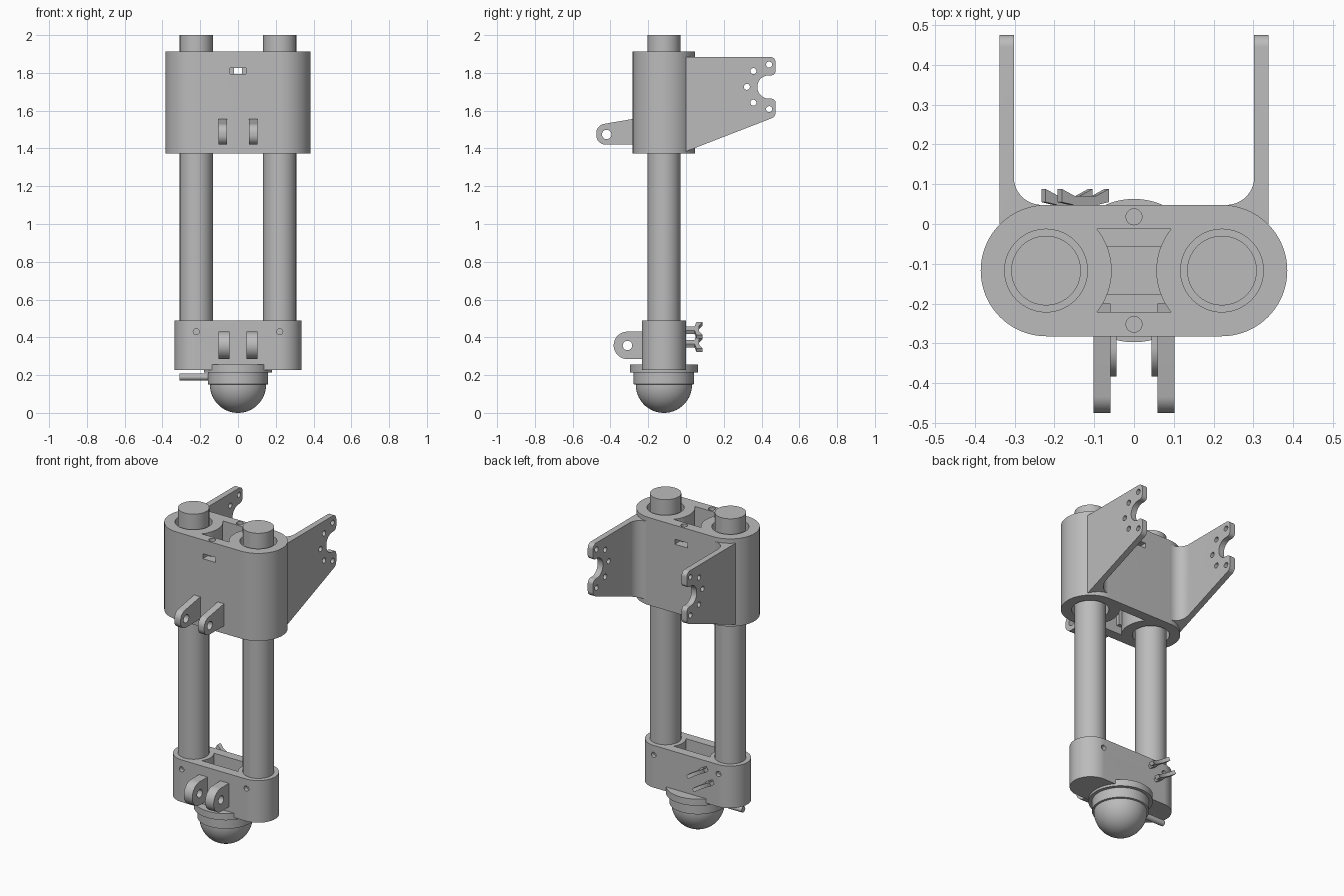
import bpy, bmesh, math
from mathutils import Vector, Matrix

cube = bpy.data.objects.get("Cube")
if cube:
    bpy.data.objects.remove(cube, do_unlink=True)

grey = bpy.data.materials.new("machined grey")
grey.use_nodes = True
COLOUR = (0.5, 0.5, 0.5, 1)
grey.diffuse_color = COLOUR
grey.node_tree.nodes["Principled BSDF"].inputs["Base Color"].default_value = COLOUR

MID = -0.117    # depth of the two tube axes
TUBE_X = 0.221  # sideways offset of each tube axis


def outline(corners, steps=14):
    """Polygon from (u, v, radius) corners, with each corner rounded."""
    pts = []
    for i, (u, v, r) in enumerate(corners):
        p = Vector((u, v))
        if r == 0:
            pts.append(p)
            continue
        a = (Vector(corners[i - 1][:2]) - p).normalized()
        b = (Vector(corners[(i + 1) % len(corners)][:2]) - p).normalized()
        half = a.angle(b) / 2
        centre = p + (a + b).normalized() * r / math.sin(half)
        start = p + a * r / math.tan(half) - centre
        sweep = start.angle_signed(p + b * r / math.tan(half) - centre)
        for k in range(steps + 1):
            pts.append(centre + Matrix.Rotation(-sweep * k / steps, 2) @ start)
    return [p for i, p in enumerate(pts) if (p - pts[i - 1]).length > 1e-5]


def circle(u, v, r, n=48):
    return [Vector((u + r * math.cos(math.tau * k / n), v + r * math.sin(math.tau * k / n)))
            for k in range(n)]


def rect(u0, u1, v0, v1, r=0):
    return outline([(u0, v0, r), (u1, v0, r), (u1, v1, r), (u0, v1, r)], 24)


def finish(name, bm):
    bmesh.ops.recalc_face_normals(bm, faces=bm.faces)
    mesh = bpy.data.meshes.new(name)
    bm.to_mesh(mesh)
    bm.free()
    mesh.materials.append(grey)
    ob = bpy.data.objects.new(name, mesh)
    bpy.context.collection.objects.link(ob)
    return ob


def prism(name, pts, axis, lo, hi):
    """Extrude a polygon along an axis: x uses (y, z), y uses (x, z), z uses (x, y)."""
    place = {"x": lambda p, d: (d, p[0], p[1]),
             "y": lambda p, d: (p[0], d, p[1]),
             "z": lambda p, d: (p[0], p[1], d)}[axis]
    bm = bmesh.new()
    ends = [[bm.verts.new(place(p, d)) for p in pts] for d in (lo, hi)]
    for ring in ends:
        bm.faces.new(ring)
    for i in range(len(pts)):
        bm.faces.new((ends[0][i - 1], ends[0][i], ends[1][i], ends[1][i - 1]))
    return finish(name, bm)


def boolean(ob, tool, operation="DIFFERENCE"):
    mod = ob.modifiers.new("cut", "BOOLEAN")
    mod.operation, mod.object, mod.solver = operation, tool, "EXACT"
    bpy.context.view_layer.objects.active = ob
    bpy.ops.object.modifier_apply(modifier=mod.name)
    bpy.data.objects.remove(tool, do_unlink=True)


def cut(ob, pts, axis, lo, hi):
    boolean(ob, prism("cutter", pts, axis, lo, hi))


def pocket(radius, half_depth):
    """Window between the tubes whose sides curve around each tube axis."""
    span = math.asin(half_depth / radius)
    side = [(TUBE_X - radius * math.cos(span * k / 8), MID + radius * math.sin(span * k / 8))
            for k in range(-8, 9)]
    return side + [(-x, y) for x, y in reversed(side)]


# Upper clamp block with tube bores, central window, nut slots and bolt holes
upper = prism("upper_block", rect(-0.385, 0.385, MID - 0.165, MID + 0.165, 0.1649), "z", 1.372, 1.912)
for s in (-1, 1):
    cut(upper, circle(s * TUBE_X, MID, 0.104, 64), "z", 1.3, 2)
cut(upper, pocket(0.165, 0.104), "z", 1.3, 2)
cut(upper, rect(-0.02, 0.02, 1.795, 1.826), "y", -0.5, 0.3)
for s in (-1, 1):
    cut(upper, rect(-0.043, 0.043, 1.795, 1.826), "y", *sorted((MID + s * 0.115, MID + s * 0.3)))
    cut(upper, circle(0, MID + s * 0.135, 0.02, 24), "z", 1.81, 2)

# Lower block with blind window and set-screw holes
lower = prism("lower_block", rect(-0.336, 0.336, MID - 0.117, MID + 0.117, 0.1169), "z", 0.228, 0.488)
cut(lower, pocket(0.115, 0.06), "z", 0.27, 0.6)
for s in (-1, 1):
    for y in (MID - 0.117, MID + 0.117):
        cut(lower, circle(s * TUBE_X, 0.43, 0.016, 24), "y", y - 0.025, y + 0.025)

# Tubes, brackets and front lugs on both sides
PLATE = [(-0.1, 1.885, 0), (0.475, 1.885, 0.03), (0.475, 1.787, 0.025), (0.378, 1.787, 0.06),
         (0.378, 1.664, 0.06), (0.475, 1.664, 0.025), (0.475, 1.568, 0.035), (0, 1.384, 0), (-0.1, 1.345, 0)]
UPPER_LUG = [(-0.2, 1.42, 0), (-0.475, 1.42, 0.05), (-0.475, 1.523, 0.05), (-0.2, 1.57, 0)]
LOWER_LUG = [(-0.2, 0.285, 0), (-0.383, 0.285, 0.0724), (-0.383, 0.43, 0.0724), (-0.2, 0.43, 0)]
for s, side in ((1, "left"), (-1, "right")):
    prism(side + "_tube", circle(s * TUBE_X, MID, 0.0875, 64), "z", 0.26, 2)

    arm = outline([(s * x, y, r) for x, y, r in (
        (0.23, 0, 0), (0.338, 0, 0), (0.338, 0.475, 0), (0.302, 0.475, 0), (0.302, 0.048, 0.07), (0.23, 0.048, 0))])
    bracket = prism(side + "_bracket", arm, "z", 1.3, 2)
    boolean(bracket, prism("cutter", outline(PLATE), "x", -0.5, 0.5), "INTERSECT")
    for k in range(5):
        ang = math.pi / 2 + k * math.pi / 4
        y, z = 0.44 + 0.118 * math.cos(ang), 1.726 + 0.118 * math.sin(ang)
        cut(bracket, circle(y, z, 0.016, 24), "x", -0.5, 0.5)

    for name, shape, x, hole in (("_upper_lug", UPPER_LUG, (0.059, 0.102), (-0.42, 1.474)),
                                 ("_lower_lug", LOWER_LUG, (0.044, 0.102), (-0.31, 0.357))):
        lug = prism(side + name, outline(shape), "x", *sorted((s * x[0], s * x[1])))
        cut(lug, circle(*hole, 0.025, 32), "x", -0.5, 0.5)

# Domed foot with stepped flange, turned around its upright axis
profile = [(0, 0.255), (0.18, 0.255), (0.18, 0.214), (0.16, 0.214), (0.16, 0.152)]
profile += [(0.149 * math.cos(k * math.pi / 40), 0.15 - 0.15 * math.sin(k * math.pi / 40)) for k in range(21)]
bm = bmesh.new()
verts = [bm.verts.new((r, MID, z)) for r, z in profile]
edges = [bm.edges.new(pair) for pair in zip(verts, verts[1:])]
bmesh.ops.spin(bm, geom=verts + edges, cent=(0, MID, 0), axis=(0, 0, 1), angle=math.tau, steps=64)
bmesh.ops.remove_doubles(bm, verts=bm.verts, dist=1e-5)
finish("domed_foot", bm)

# Side pin leaving the foot
prism("side_pin", circle(MID, 0.19, 0.018, 24), "x", -0.31, -0.12)

# Tilted pair of flared clip jaws on the back of the lower block
tilt = Matrix.Rotation(math.radians(30), 4, "Y")
for s, name in ((1, "upper_clip_jaw"), (-1, "lower_clip_jaw")):
    jaw = prism(name, [(-0.02, -0.02), (0.02, -0.02), (0.02, 0.045), (0.068, 0.055), (0.068, 0.088),
                       (0.03, 0.07), (-0.03, 0.07), (-0.068, 0.088), (-0.068, 0.055), (-0.02, 0.045)],
                "z", *sorted((s * 0.03, s * 0.052)))
    jaw.data.transform(Matrix.Translation((-0.148, 0, 0.402)) @ tilt)

# Smooth the round surfaces and keep the edges crisp
bpy.ops.object.select_all(action="DESELECT")
for ob in bpy.context.scene.objects:
    if ob.type == "MESH":
        ob.select_set(True)
        bpy.context.view_layer.objects.active = ob
bpy.ops.object.shade_smooth_by_angle(angle=math.radians(30))
